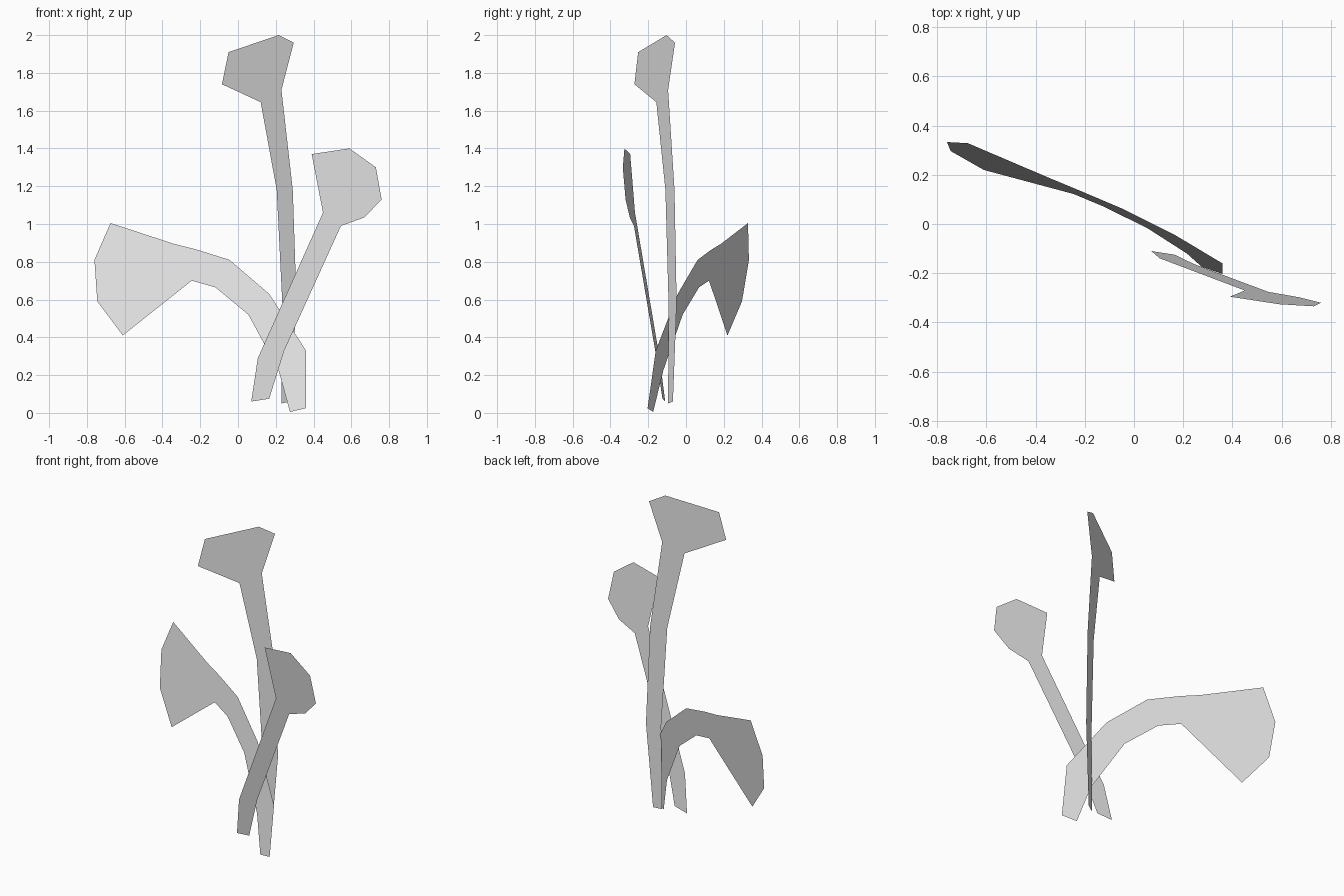
import bpy
import bmesh

# Remove the default object only
default_cube = bpy.data.objects.get("Cube")
if default_cube:
    bpy.data.objects.remove(default_cube, do_unlink=True)


def make_material(name, colour):
    material = bpy.data.materials.new(name)
    material.use_nodes = True
    material.diffuse_color = colour
    shader = next(node for node in material.node_tree.nodes
                  if node.type == 'BSDF_PRINCIPLED')
    shader.inputs["Base Color"].default_value = colour
    return material


def make_blade(name, outline, turn, lean, offset, material):
    """Flat sheet: an outline seen from the front, laid on a tilted plane.

    turn is the change of depth along x, lean the change along z.
    """
    bm = bmesh.new()
    corners = [bm.verts.new((x, turn * x + lean * z + offset, z))
               for x, z in outline]
    face = bm.faces.new(corners)
    face.normal_update()
    if face.normal.y > 0:
        face.normal_flip()
    bmesh.ops.triangulate(bm, faces=bm.faces[:], ngon_method='EAR_CLIP')
    mesh = bpy.data.meshes.new(name)
    bm.to_mesh(mesh)
    bm.free()
    mesh.materials.append(material)
    blade = bpy.data.objects.new(name, mesh)
    bpy.context.collection.objects.link(blade)
    return blade


plain_grey = make_material("plain light grey", (0.8, 0.8, 0.8, 1))

# Tall upright stem with a hooked head
tall_outline = [
    (.23, .05), (.275, .06), (.31, .58), (.29, 1.18), (.23, 1.71),
    (.295, 1.96), (.215, 2), (-.05, 1.91), (-.085, 1.74),
    (.12, 1.645), (.205, 1.18), (.235, .57),
]
make_blade("tall_stem", tall_outline,
           turn=.566, lean=0, offset=-.225, material=plain_grey)

# Shorter stem leaning to the left and forward, with a rounded head
short_outline = [
    (.07, .06), (.165, .075), (.245, .33), (.545, .99), (.67, 1.035),
    (.76, 1.13), (.73, 1.3), (.59, 1.4), (.39, 1.37), (.45, 1.06),
    (.105, .29),
]
make_blade("short_stem", short_outline,
           turn=-.137, lean=-.108, offset=-.094, material=plain_grey)

# Broad leaf arching over to the right and back
leaf_outline = [
    (.275, .005), (.36, .025), (.36, .33), (.165, .63), (-.045, .81),
    (-.22, .865), (-.34, .895), (-.675, 1.005), (-.76, .81),
    (-.745, .59), (-.61, .41), (-.245, .7), (-.12, .665), (.055, .52),
    (.215, .225),
]
make_blade("arching_leaf", leaf_outline,
           turn=-.38, lean=.141, offset=-.07, material=plain_grey)
